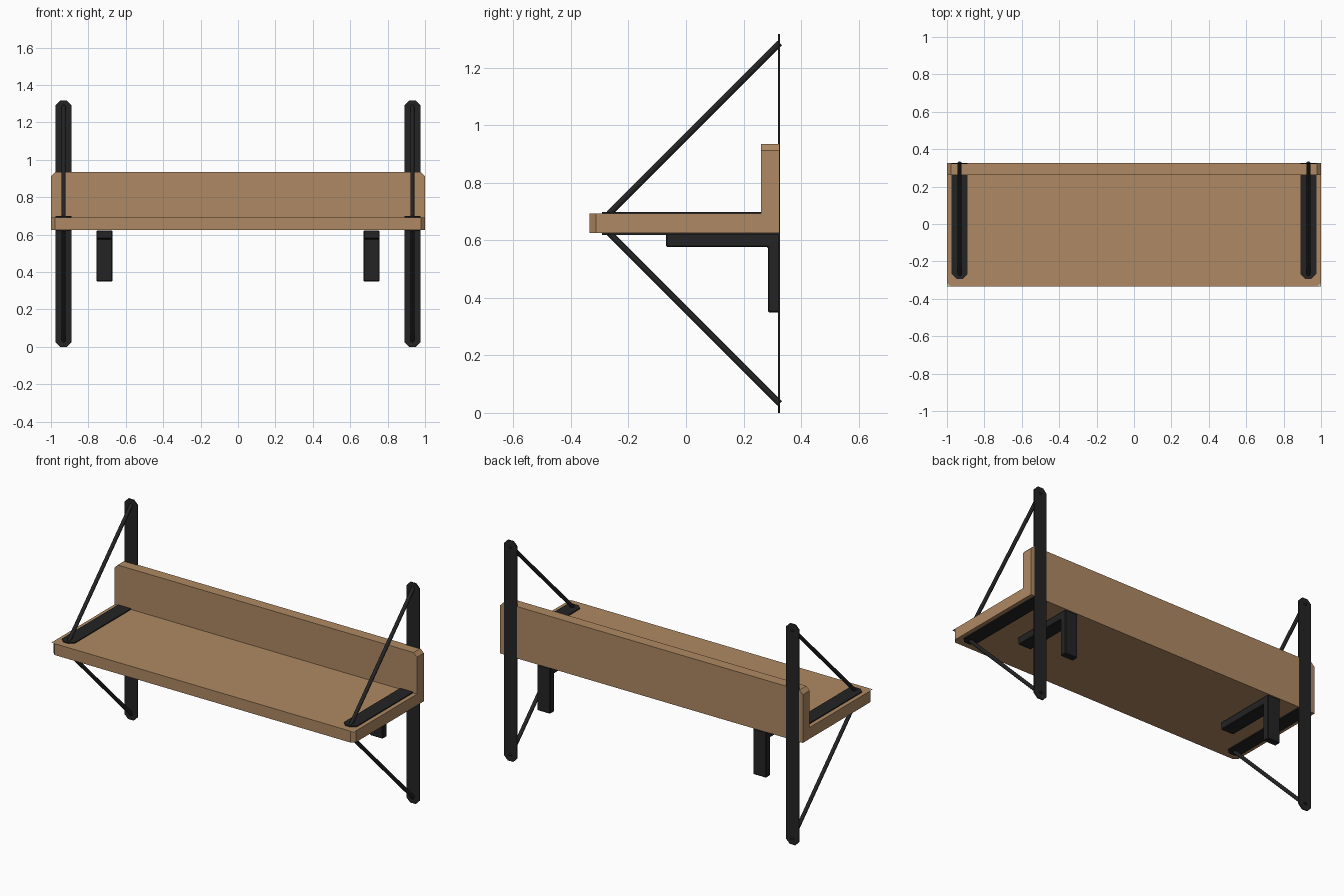
import bpy, bmesh, math
from mathutils import Vector, Matrix

if "Cube" in bpy.data.objects:
    bpy.data.objects.remove(bpy.data.objects["Cube"])

def material(name, rgb):
    m = bpy.data.materials.new(name)
    m.diffuse_color = (*rgb, 1)
    m.use_nodes = True
    m.node_tree.nodes["Principled BSDF"].inputs["Base Color"].default_value = m.diffuse_color
    return m

WOOD = material("warm wood", (0.43, 0.25, 0.125))
METAL = material("black metal", (0.017, 0.017, 0.018))
GREY = material("pale grey", (0.6, 0.6, 0.6))

def prism(name, pts, to3d, depth, mat, bevel=0):
    """Extrude a 2D outline, placed by to3d, along the depth vector."""
    bm = bmesh.new()
    f = bm.faces.new([bm.verts.new(to3d(a, b)) for a, b in pts])
    r = bmesh.ops.extrude_face_region(bm, geom=[f])
    verts = [v for v in r["geom"] if isinstance(v, bmesh.types.BMVert)]
    bmesh.ops.translate(bm, verts=verts, vec=Vector(depth))
    bmesh.ops.recalc_face_normals(bm, faces=bm.faces)
    if bevel:
        bmesh.ops.bevel(bm, geom=bm.edges[:], offset=bevel, segments=1, affect='EDGES')
    return finish(name, bm, mat)

def finish(name, bm, mat):
    me = bpy.data.meshes.new(name)
    bm.to_mesh(me)
    bm.free()
    me.materials.append(mat)
    ob = bpy.data.objects.new(name, me)
    bpy.context.collection.objects.link(ob)
    return ob

def rod(name, p, q, radius):
    p, q = Vector(p), Vector(q)
    bm = bmesh.new()
    rot = (q - p).to_track_quat('Z', 'Y').to_matrix().to_4x4()
    bmesh.ops.create_cone(bm, cap_ends=True, segments=12, radius1=radius, radius2=radius,
                          depth=(q - p).length, matrix=Matrix.Translation((p + q) / 2) @ rot)
    ob = finish(name, bm, METAL)
    for poly in ob.data.polygons:
        poly.use_smooth = len(poly.vertices) == 4
    for e in ob.data.edges:
        a, b = (ob.data.vertices[i].co for i in e.vertices)
        e.use_edge_sharp = (a - b).length < radius
    return ob

def strap_outline(w, lo, hi, c, far=True):
    """Flat bar outline with clipped corners at one or both ends."""
    pts = [(-w, lo + c), (-w + c, lo), (w - c, lo), (w, lo + c)]
    if far:
        return pts + [(w, hi - c), (w - c, hi), (-w + c, hi), (-w, hi - c)]
    return pts + [(w, hi), (-w, hi)]

BOT, TOP = 0.625, 0.693
FRONT, BACK, INNER = -0.335, 0.326, 0.261
C = 0.022

# Seat board with clipped front corners
prism("seat_board", [(-1, INNER), (-1, FRONT + C), (-1 + C, FRONT), (1 - C, FRONT),
                     (1, FRONT + C), (1, INNER)],
      lambda x, y: (x, y, BOT), (0, 0, TOP - BOT), WOOD)

# Thin grey sheet lying flush in the seat surface
bm = bmesh.new()
bm.faces.new([bm.verts.new((x, y, TOP - 0.00002)) for x, y in
              [(-1, FRONT), (1, FRONT), (1, INNER), (-1, INNER)]])
finish("seat_sheet", bm, GREY)

# Back board with clipped top corners
prism("back_board", [(-1, BOT), (1, BOT), (1, 0.935 - C), (1 - C, 0.935),
                     (-1 + C, 0.935), (-1, 0.935 - C)],
      lambda x, z: (x, INNER, z), (0, BACK - INNER, 0), WOOD)

for side, s in (("left", -1), ("right", 1)):
    X = 0.932 * s
    # Wall strap, and flat straps above and below the seat
    prism(side + "_wall_strap", strap_outline(0.043, 0, 1.317, 0.025),
          lambda a, b: (X + a, 0.3195, b), (0, 0.007, 0), METAL)
    prism(side + "_top_strap", strap_outline(0.043, -0.293, INNER, 0.025, False),
          lambda a, b: (X + a, b, TOP), (0, 0, 0.006), METAL)
    prism(side + "_bottom_strap", strap_outline(0.043, -0.293, 0.32, 0.025, False),
          lambda a, b: (X + a, b, BOT), (0, 0, -0.006), METAL)
    # Diagonal stay rods
    rod(side + "_upper_rod", (X, -0.268, 0.692), (X, 0.326, 1.286), 0.011)
    rod(side + "_lower_rod", (X, -0.268, 0.626), (X, 0.326, 0.032), 0.011)
    # L-shaped support bracket
    B = 0.714 * s - 0.043
    prism(side + "_bracket", [(-0.07, BOT - 0.002), (-0.07, 0.577), (0.285, 0.577),
                              (0.285, 0.35), (0.325, 0.35), (0.325, BOT - 0.002)],
          lambda y, z: (B, y, z), (0.086, 0, 0), METAL, 0.004)
